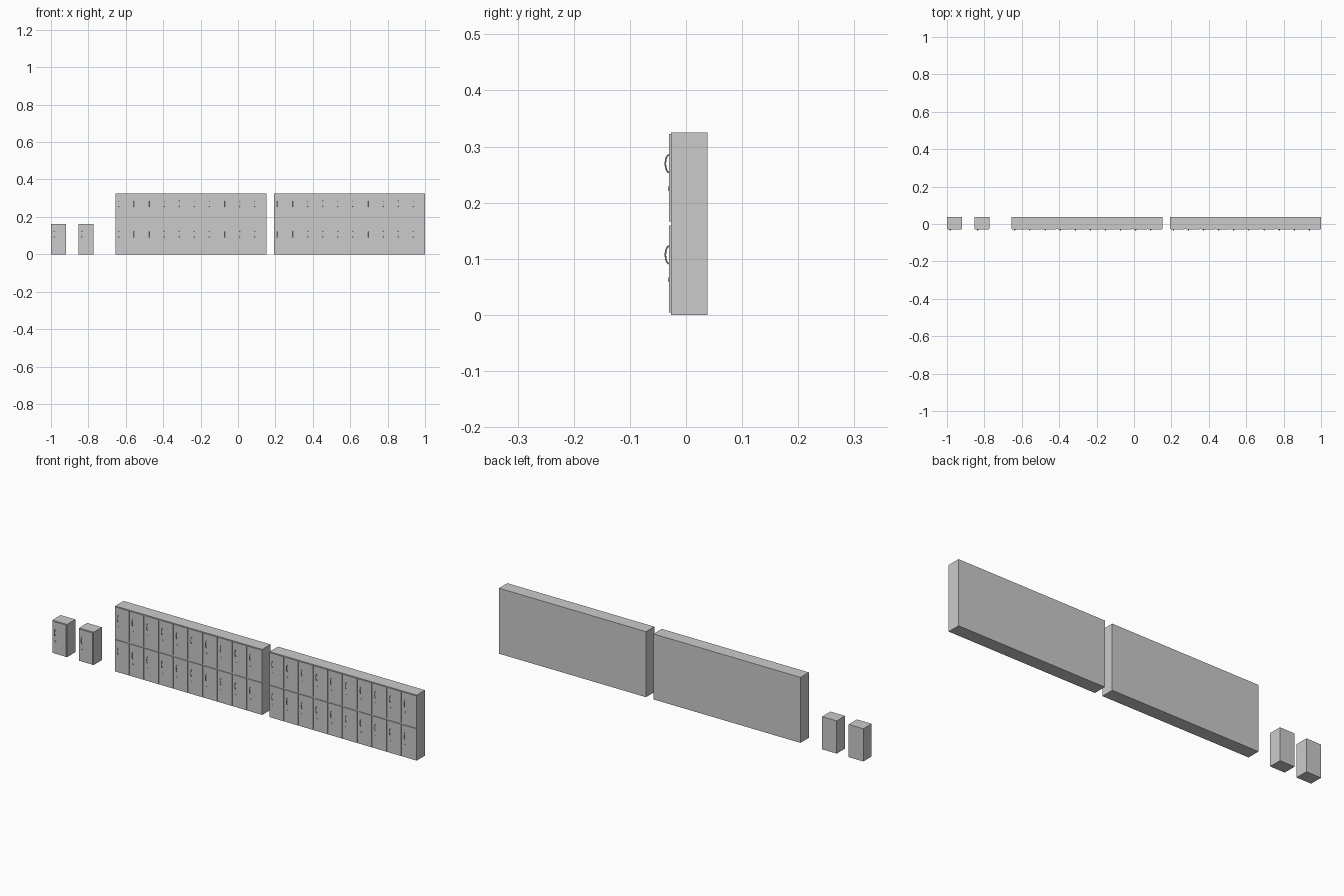
import bpy, bmesh, math
from mathutils import Matrix, Vector

if "Cube" in bpy.data.objects:
    bpy.data.objects.remove(bpy.data.objects["Cube"])

CELL_W, CELL_H = 0.0807, 0.1625      # one locker cell
FRONT, BACK, DOOR_Y = -0.027, 0.038, -0.0305
GAP = 0.003                          # margin around each door


def add_box(bm, lo, hi):
    lo, hi = Vector(lo), Vector(hi)
    m = Matrix.Translation((lo + hi) / 2) @ Matrix.Diagonal((*(hi - lo), 1))
    bmesh.ops.create_cube(bm, size=1, matrix=m)


def add_knob(bm, x, z, r, y0, y1):
    # short cylinder pointing out of the door
    m = Matrix.Translation((x, (y0 + y1) / 2, z)) @ Matrix.Rotation(math.pi / 2, 4, 'X')
    bmesh.ops.create_cone(bm, cap_ends=True, segments=16, radius1=r, radius2=r,
                          depth=y0 - y1, matrix=m)


def add_handle(bm, x, zc):
    # bowed pull: round section swept along a half ellipse
    steps, sides, r, half, bow = 12, 8, 0.0014, 0.0155, 0.0062
    rings = []
    for i in range(steps + 1):
        a = math.pi * i / steps
        c = Vector((x, DOOR_Y - bow * math.sin(a), zc - half * math.cos(a)))
        n = Vector((0, -math.sin(a) / bow, -math.cos(a) / half)).normalized()
        ring = []
        for k in range(sides):
            t = 2 * math.pi * k / sides
            ring.append(bm.verts.new(c + n * r * math.cos(t) + Vector((r * math.sin(t), 0, 0))))
        rings.append(ring)
    for a, b in zip(rings, rings[1:]):
        for k in range(sides):
            j = (k + 1) % sides
            bm.faces.new((a[k], a[j], b[j], b[k]))
    bm.faces.new(rings[0])
    bm.faces.new(rings[-1])


def finish(bm, name, smooth=False):
    bmesh.ops.recalc_face_normals(bm, faces=bm.faces)
    me = bpy.data.meshes.new(name)
    bm.to_mesh(me)
    bm.free()
    ob = bpy.data.objects.new(name, me)
    bpy.context.collection.objects.link(ob)
    if smooth:
        bpy.ops.object.select_all(action='DESELECT')
        bpy.context.view_layer.objects.active = ob
        ob.select_set(True)
        bpy.ops.object.shade_smooth_by_angle(angle=math.radians(40))
    return ob


def locker_bank(name, x0, cols, rows):
    body, doors, handles, locks = (bmesh.new() for _ in range(4))
    add_box(body, (x0, FRONT, 0), (x0 + cols * CELL_W, BACK, rows * CELL_H))
    for c in range(cols):
        for r in range(rows):
            x, z = x0 + c * CELL_W, r * CELL_H
            add_box(doors, (x + GAP, DOOR_Y, z + GAP + 0.001),
                    (x + CELL_W - GAP, FRONT, z + CELL_H - GAP))
            hx = x + 0.018
            add_handle(handles, hx, z + 0.107)
            add_knob(locks, hx, z + 0.063, 0.0035, DOOR_Y + 0.001, DOOR_Y - 0.0015)
    parts = [finish(body, name + "_body"), finish(doors, name + "_doors"),
             finish(handles, name + "_handles", True), finish(locks, name + "_locks", True)]
    for p in parts[1:]:
        p.parent = parts[0]


# two single lockers, then two banks of ten by two
locker_bank("single_locker_a", -1.0, 1, 1)
locker_bank("single_locker_b", -0.854, 1, 1)
locker_bank("locker_bank_a", -0.655, 10, 2)
locker_bank("locker_bank_b", 0.193, 10, 2)
